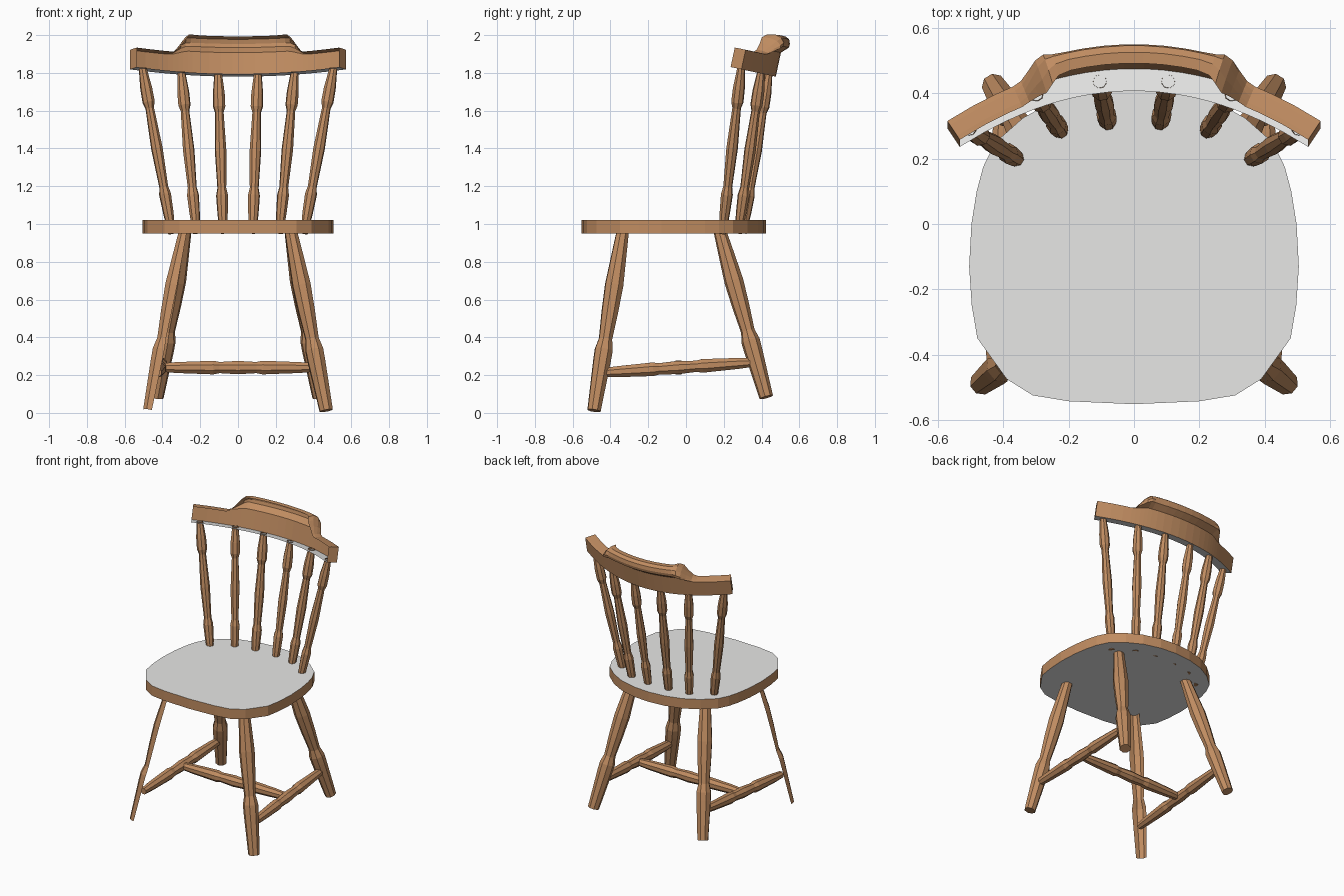
import bpy, bmesh, math
from mathutils import Vector

if "Cube" in bpy.data.objects:
    bpy.data.objects.remove(bpy.data.objects["Cube"])


def material(name, rgb):
    m = bpy.data.materials.new(name)
    m.diffuse_color = (*rgb, 1)
    m.use_nodes = True
    m.node_tree.nodes["Principled BSDF"].inputs["Base Color"].default_value = m.diffuse_color
    return m


WOOD = material("brown_wood", (0.53, 0.265, 0.12))
PALE = material("pale_grey", (0.8, 0.8, 0.79))


def finish(bm, name):
    me = bpy.data.meshes.new(name)
    bm.to_mesh(me)
    bm.free()
    me.materials.append(WOOD)
    me.materials.append(PALE)
    ob = bpy.data.objects.new(name, me)
    bpy.context.collection.objects.link(ob)
    return ob


def turned(name, a, b, profile, sides=8, keep_dir=None, open_top=False):
    """Lathe-turned bar from a to b; profile is (fraction, radius)."""
    a, b = Vector(a), Vector(b)
    q = (b - a).to_track_quat('Z', 'Y')
    bm = bmesh.new()
    rings = []
    for t, r in profile:
        c = a + (b - a) * t
        rings.append([bm.verts.new(c + q @ Vector((
            r * math.cos(2 * math.pi * (i + 0.5) / sides),
            r * math.sin(2 * math.pi * (i + 0.5) / sides), 0)))
            for i in range(sides)])
    for r0, r1 in zip(rings, rings[1:]):
        for i in range(sides):
            j = (i + 1) % sides
            bm.faces.new((r0[i], r0[j], r1[j], r1[i]))
    bm.faces.new(rings[0][::-1])
    top = bm.faces.new(rings[-1])
    bmesh.ops.recalc_face_normals(bm, faces=bm.faces)
    if open_top:
        bmesh.ops.delete(bm, geom=[top], context='FACES_ONLY')
    # the damaged leg keeps only the faces turned one way, more near the top
    if keep_dir:
        d = Vector(keep_dir).normalized()
        gone = [f for f in bm.faces if f.normal.dot(d) <
                (.2 if f.calc_center_median().z > .68 else .5)]
        bmesh.ops.delete(bm, geom=gone, context='FACES')
    return finish(bm, name)


# Seat: outlined slab, pale top and bottom, wooden edge
half = [(0, -.552), (.2, -.543), (.31, -.525), (.39, -.475), (.48, -.35),
        (.497, -.25), (.505, -.13), (.498, 0), (.482, .1), (.462, .175),
        (.425, .25), (.34, .325), (.24, .38), (.12, .413), (0, .423)]
outline = half + [(-x, y) for x, y in half[-2:0:-1]]
bm = bmesh.new()
base = bm.faces.new([bm.verts.new((x, y, .95)) for x, y in outline])
ext = bmesh.ops.extrude_face_region(bm, geom=[base], use_keep_orig=True)
bmesh.ops.translate(bm, vec=(0, 0, .07), verts=[
    v for v in ext["geom"] if isinstance(v, bmesh.types.BMVert)])
bmesh.ops.recalc_face_normals(bm, faces=bm.faces)
for f in bm.faces:
    f.material_index = 1 if abs(f.normal.z) > .5 else 0
finish(bm, "seat")

# Legs, stretchers and spindles, mirrored left and right
leg = [(0, .034), (.12, .041), (.3, .051), (.45, .046), (.6, .037),
       (.66, .05), (.72, .049), (1, .037)]
rung = [(0, .024), (.1, .031), (.34, .039), (.38, .032), (.5, .038),
        (.62, .032), (.66, .039), (.9, .031), (1, .024)]
spindle = [(-.075, .02), (0, .024), (.06, .028), (.18, .032), (.23, .024),
           (.48, .031), (.74, .023), (.78, .033), (.87, .032), (1, .021)]
spots = [((.36, .20), (.505, .292), 1.825), ((.225, .285), (.30, .398), 1.805),
         ((.08, .31), (.105, .437), 1.793)]
for s, side in ((-1, "left"), (1, "right")):
    turned(f"front_leg_{side}", (s * .28, -.335, .96), (s * .467, -.487, .012),
           leg, keep_dir=(-1, -1, 0) if s < 0 else None)
    turned(f"back_leg_{side}", (s * .28, .18, .96), (s * .43, .425, .083), leg)
    turned(f"side_stretcher_{side}", (s * .428, -.453, .212),
           (s * .402, .365, .268), rung)
    for n, (lo, hi, top) in enumerate(spots):
        turned(f"spindle_{side}_{n + 1}", (s * lo[0], lo[1], 1.01),
               (s * hi[0], hi[1], top), spindle, open_top=True)
turned("cross_stretcher", (-.41, -.04, .24), (.41, -.04, .24), rung)

# Crest rail: bent, tilted back, open at the front, with a raised roll
TILT = math.radians(12)
plain = [(-.07, 0), (0, 0), (0, .105), (0, .105), (-.015, .106),
         (-.035, .106), (-.055, .106), (-.07, .105)]
roll = [(-.07, 0), (0, 0), (0, .13), (.036, .165), (.037, .185),
        (.028, .208), (.005, .219), (-.028, .212)]
right = [.03, .09, .15, .2, .24, .265, .29, .315, .345, .37, .42, .49, .572]
stations = [-x for x in right[::-1]] + right


def rail_point(x, s, t):
    n = Vector((1.14 * x, 1)).normalized()
    px, ps = x + n.x * s, -.57 * x * x + n.y * s
    return (px, .476 + ps * math.cos(TILT) + t * math.sin(TILT),
            1.78 - ps * math.sin(TILT) + t * math.cos(TILT))


bm = bmesh.new()
rows = []
for x in stations:
    w = min(1, max(0, (.37 - abs(x)) / .115))
    w = w * w * (3 - 2 * w)
    ear = math.exp(-((abs(x) - .285) / .035) ** 2)   # scrolled roll ends
    row = []
    for k, (p, r) in enumerate(zip(plain, roll)):
        grow = ear * (-.035 if k == 7 else -.02 if k == 6 else
                      .015 if k in (3, 4) else 0)
        row.append(bm.verts.new(rail_point(
            x, p[0] + (r[0] - p[0]) * w + grow, p[1] + (r[1] - p[1]) * w)))
    rows.append(row)
for r0, r1 in zip(rows, rows[1:]):
    for k in range(len(plain) - 1):
        f = bm.faces.new((r0[k], r0[k + 1], r1[k + 1], r1[k]))
        f.material_index = 1 if k == 0 else 0    # pale underside
bm.faces.new(rows[0])
bm.faces.new(rows[-1][::-1])
bmesh.ops.remove_doubles(bm, verts=bm.verts, dist=.0005)
bmesh.ops.recalc_face_normals(bm, faces=bm.faces)
finish(bm, "crest_rail")
